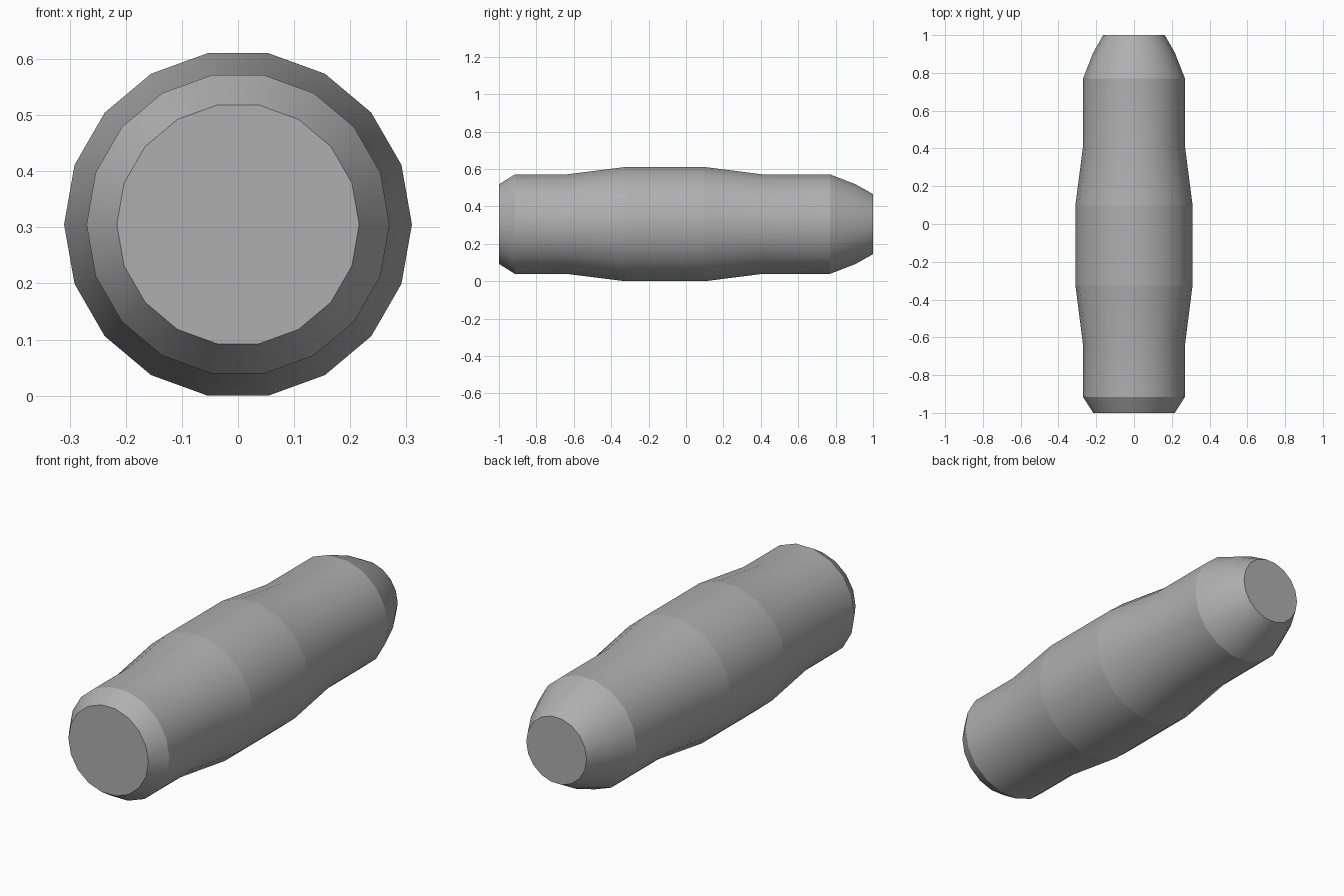
import bpy, bmesh, math

if "Cube" in bpy.data.objects:
    bpy.data.objects.remove(bpy.data.objects["Cube"])

SIDES = 18
R_MAX = 0.31
Z_MID = R_MAX * math.sin(math.radians(80))  # rests on a flat facet

# Lathe profile along the length: (y, radius, crisp crease)
PROFILE = [(-1.0, 0.216, True), (-0.915, 0.27, True), (-0.64, 0.27, False),
           (-0.325, R_MAX, True), (0.10, R_MAX, True), (0.41, 0.27, False),
           (0.77, 0.27, True), (0.905, 0.217, False), (1.0, 0.163, True)]

bm = bmesh.new()

# Rings of the turned body
rings = []
for y, r, _ in PROFILE:
    angles = [2 * math.pi * i / SIDES for i in range(SIDES)]
    rings.append([bm.verts.new((r * math.cos(a), y, Z_MID + r * math.sin(a))) for a in angles])

# Smooth side walls
for a, b in zip(rings, rings[1:]):
    for i in range(SIDES):
        j = (i + 1) % SIDES
        bm.faces.new((a[i], a[j], b[j], b[i])).smooth = True

# Flat end caps
bm.faces.new(rings[0])
bm.faces.new(rings[-1])
bmesh.ops.recalc_face_normals(bm, faces=bm.faces[:])

# Crisp creases where the sections meet
for ring, (_, _, crisp) in zip(rings, PROFILE):
    for i in range(SIDES):
        bm.edges.get((ring[i], ring[(i + 1) % SIDES])).smooth = not crisp

mesh = bpy.data.meshes.new("turned_body")
bm.to_mesh(mesh)
bm.free()
body = bpy.data.objects.new("turned_body", mesh)
bpy.context.collection.objects.link(body)

# Dark grey finish
mat = bpy.data.materials.new("dark_grey")
mat.diffuse_color = (0.43, 0.43, 0.43, 1)
mat.use_nodes = True
mat.node_tree.nodes["Principled BSDF"].inputs["Base Color"].default_value = mat.diffuse_color
mesh.materials.append(mat)
